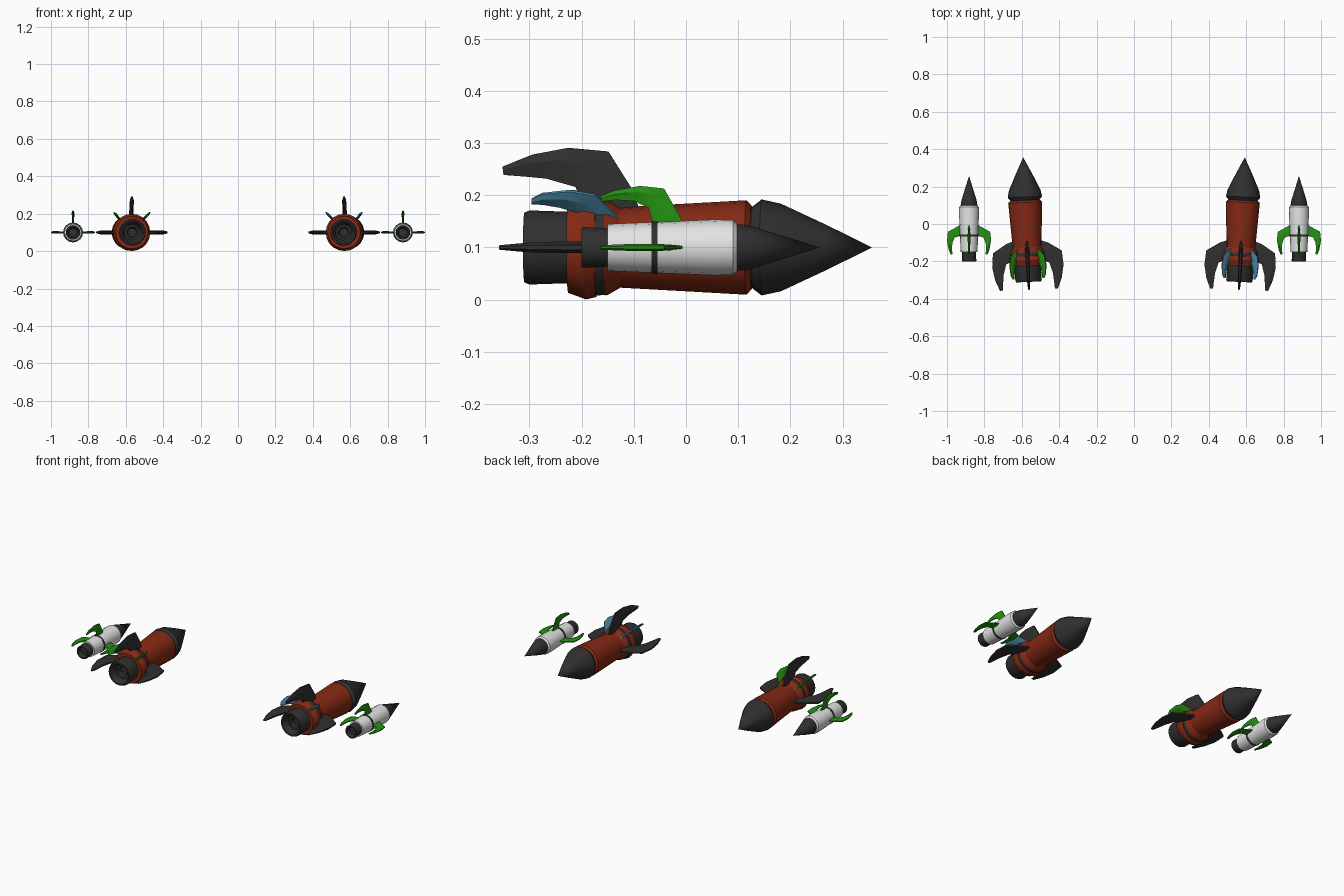
import bpy, bmesh, math
from mathutils import Matrix, Vector

if "Cube" in bpy.data.objects:
    bpy.data.objects.remove(bpy.data.objects["Cube"])


def material(name, rgb):
    m = bpy.data.materials.new(name)
    m.diffuse_color = (*rgb, 1)
    m.use_nodes = True
    m.node_tree.nodes["Principled BSDF"].inputs["Base Color"].default_value = m.diffuse_color
    return m


RED = material("rust red", (0.24, 0.022, 0.007))
DARK = material("charcoal", (0.029, 0.029, 0.03))
WHITE = material("light grey", (0.78, 0.78, 0.78))
GREEN = material("green", (0.018, 0.28, 0.006))
BLUE = material("steel blue", (0.075, 0.25, 0.40))


def finish(bm, name, mat, place, angle):
    bmesh.ops.recalc_face_normals(bm, faces=bm.faces)
    me = bpy.data.meshes.new(name)
    bm.to_mesh(me)
    bm.free()
    me.materials.append(mat)
    ob = bpy.data.objects.new(name, me)
    ob.matrix_world = place
    bpy.context.collection.objects.link(ob)
    bpy.ops.object.select_all(action='DESELECT')
    ob.select_set(True)
    bpy.context.view_layer.objects.active = ob
    bpy.ops.object.shade_smooth_by_angle(angle=math.radians(angle))


def lathe(name, mat, place, profile, n=20):
    """Closed solid turned about the y axis from (y, radius) points."""
    bm = bmesh.new()
    rings = []
    for y, r in profile:
        if r == 0:
            rings.append([bm.verts.new((0, y, 0))] * n)
        else:
            rings.append([bm.verts.new((r * math.cos(2 * math.pi * k / n), y,
                                        r * math.sin(2 * math.pi * k / n))) for k in range(n)])
    for a, b in zip(rings, rings[1:]):
        for k in range(n):
            j = (k + 1) % n
            vs = list(dict.fromkeys([a[k], a[j], b[j], b[k]]))
            bm.faces.new(vs)
    finish(bm, name, mat, place, 30)


def fin(name, mat, place, stations, degrees, half):
    """Swept fin lofted through (lead y, lead r, trail y, trail r, thickness factor)."""
    a = math.radians(degrees)
    out, side = Vector((math.cos(a), 0, math.sin(a))), Vector((-math.sin(a), 0, math.cos(a)))
    bm = bmesh.new()
    loops = []
    for y0, r0, y1, r1, f in stations:
        section = []
        for u, t in ((0, .4), (.4, 1), (1, .4), (1, -.4), (.4, -1), (0, -.4)):
            p = out * (r0 + (r1 - r0) * u) + side * (t * half * f)
            p.y = y0 + (y1 - y0) * u
            section.append(bm.verts.new(p))
        loops.append(section)
    for p, q in zip(loops, loops[1:]):
        for k in range(6):
            j = (k + 1) % 6
            bm.faces.new((p[k], p[j], q[j], q[k]))
    bm.faces.new(loops[0])
    bm.faces.new(loops[-1])
    finish(bm, name, mat, place, 20)


BIG_FIN = [(-.085, .06, -.2, .06, 1), (-.103, .111, -.2, .09, 1), (-.149, .184, -.212, .116, 1),
           (-.226, .191, -.268, .132, 1), (-.295, .178, -.31, .136, .8), (-.352, .155, -.35, .139, .4)]
DIAGONAL_FIN = [(-.115, .06, -.185, .06, 1), (-.17, .135, -.2, .09, 1), (-.22, .146, -.24, .105, 1),
                (-.272, .139, -.272, .112, .8), (-.293, .125, -.293, .112, .5)]
SMALL_FIN = [(.002, .035, -.06, .035, .7), (-.042, .113, -.072, .076, 1), (-.088, .118, -.1, .089, 1),
             (-.138, .109, -.136, .091, .8), (-.164, .098, -.161, .088, .5)]

for s, tag, accent in ((-1, "left", GREEN), (1, "right", BLUE)):
    # large rocket, nose turned slightly outwards
    P = Matrix.Translation((s * .577, 0, .1)) @ Matrix.Rotation(math.radians(-2.5 * s), 4, 'Z')
    lathe(tag + "_large_nose", DARK, P,
          [(.115, 0), (.115, .078), (.127, .078), (.145, .092), (.182, .084), (.27, .043), (.357, 0)])
    lathe(tag + "_large_body", RED, P,
          [(.126, 0), (.126, .08), (.116, .0905), (-.126, .077), (-.148, .09), (-.154, .092),
           (-.155, .086), (-.171, .086), (-.172, .095), (-.192, .0995), (-.226, .087), (-.226, 0)])
    lathe(tag + "_large_band", DARK, P,
          [(-.153, .08), (-.153, .0905), (-.173, .0925), (-.173, .08), (-.153, .08)])
    lathe(tag + "_large_nozzle", DARK, P,
          [(-.21, 0), (-.21, .068), (-.3, .071), (-.31, .067), (-.31, .058), (-.275, .042),
           (-.275, .03), (-.26, .022), (-.26, 0)])
    for d in (0, 90, 180):
        fin(tag + "_large_fin", DARK, P, BIG_FIN, d, .011)
    for d in (48, 132):
        fin(tag + "_diagonal_fin", accent, P, DIAGONAL_FIN, d, .007)

    # small rocket on the outside
    Q = Matrix.Translation((s * .882, 0, .1))
    lathe(tag + "_small_nose", DARK, Q,
          [(.09, 0), (.09, .044), (.103, .0445), (.125, .041), (.257, 0)], 16)
    lathe(tag + "_small_body", WHITE, Q,
          [(.098, 0), (.098, .045), (.09, .0525), (.055, .0535), (-.15, .045), (-.15, 0)], 16)
    lathe(tag + "_small_band", DARK, Q,
          [(-.055, .04), (-.055, .0505), (-.066, .0505), (-.066, .04), (-.055, .04)], 16)
    lathe(tag + "_small_nozzle", DARK, Q,
          [(-.14, 0), (-.14, .036), (-.196, .039), (-.2, .037), (-.2, .03), (-.18, .022), (-.18, 0)], 16)
    for d in (0, 90, 180):
        fin(tag + "_small_fin", GREEN, Q, SMALL_FIN, d, .007)
